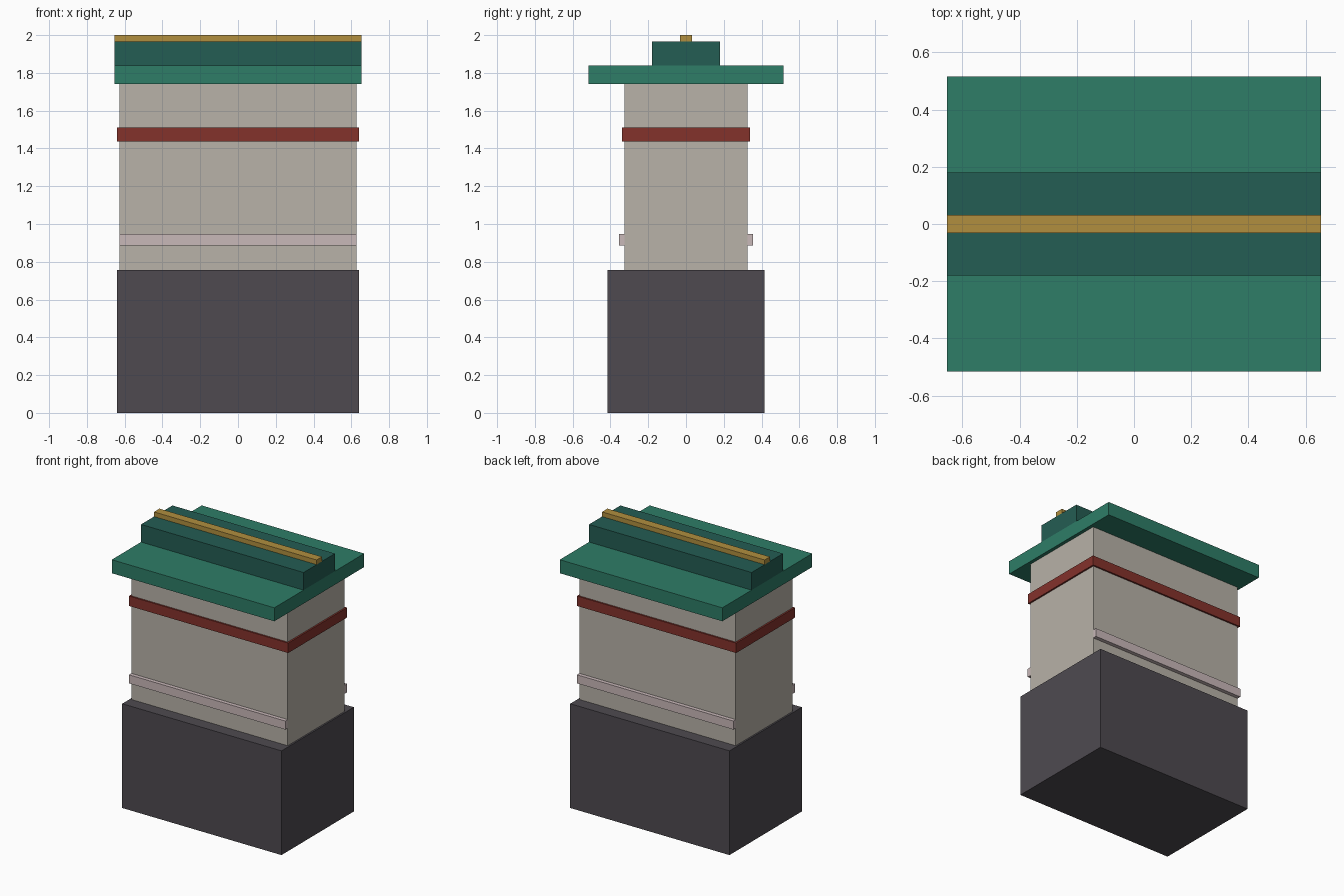
import bpy

default = bpy.data.objects.get("Cube")
if default:
    bpy.data.objects.remove(default, do_unlink=True)


def linear(c):
    c /= 255
    return c / 12.92 if c <= 0.04045 else ((c + 0.055) / 1.055) ** 2.4


def material(name, r, g, b):
    colour = (linear(r), linear(g), linear(b), 1)
    mat = bpy.data.materials.new(name)
    mat.use_nodes = True
    mat.diffuse_color = colour
    bsdf = next(n for n in mat.node_tree.nodes if n.type == "BSDF_PRINCIPLED")
    bsdf.inputs["Base Color"].default_value = colour
    return mat


def box(name, mat, half_x, y0, y1, z0, z1):
    """Box centred on x, spanning the given y and z ranges."""
    bpy.ops.mesh.primitive_cube_add(size=1)
    obj = bpy.context.object
    obj.name = name
    obj.data.name = name
    for v in obj.data.vertices:
        v.co = (2 * half_x * v.co.x,
                y1 if v.co.y > 0 else y0,
                z1 if v.co.z > 0 else z0)
    obj.data.materials.append(mat)
    return obj


stone = material("dark stone", 78, 74, 80)
plaster = material("warm grey plaster", 184, 178, 168)
red = material("dark red", 132, 50, 43)
pink = material("pale pink", 201, 184, 185)
green = material("roof green", 46, 125, 103)
deep_green = material("ridge green", 36, 93, 83)
gold = material("gold", 177, 143, 62)

# Plinth, wall and the red band around it
box("plinth", stone, 0.64, -0.415, 0.415, 0, 0.757)
box("wall", plaster, 0.628, -0.326, 0.326, 0.757, 1.74)
box("red_band", red, 0.64, -0.338, 0.338, 1.438, 1.51)

# Thin ledges on the front and back only
box("front_ledge", pink, 0.628, -0.354, -0.326, 0.885, 0.947)
box("back_ledge", pink, 0.628, 0.326, 0.354, 0.885, 0.947)

# Stepped roof
box("roof_slab", green, 0.653, -0.516, 0.516, 1.74, 1.838)
box("roof_ridge", deep_green, 0.653, -0.18, 0.18, 1.838, 1.966)
box("ridge_cap", gold, 0.653, -0.031, 0.031, 1.966, 2)
